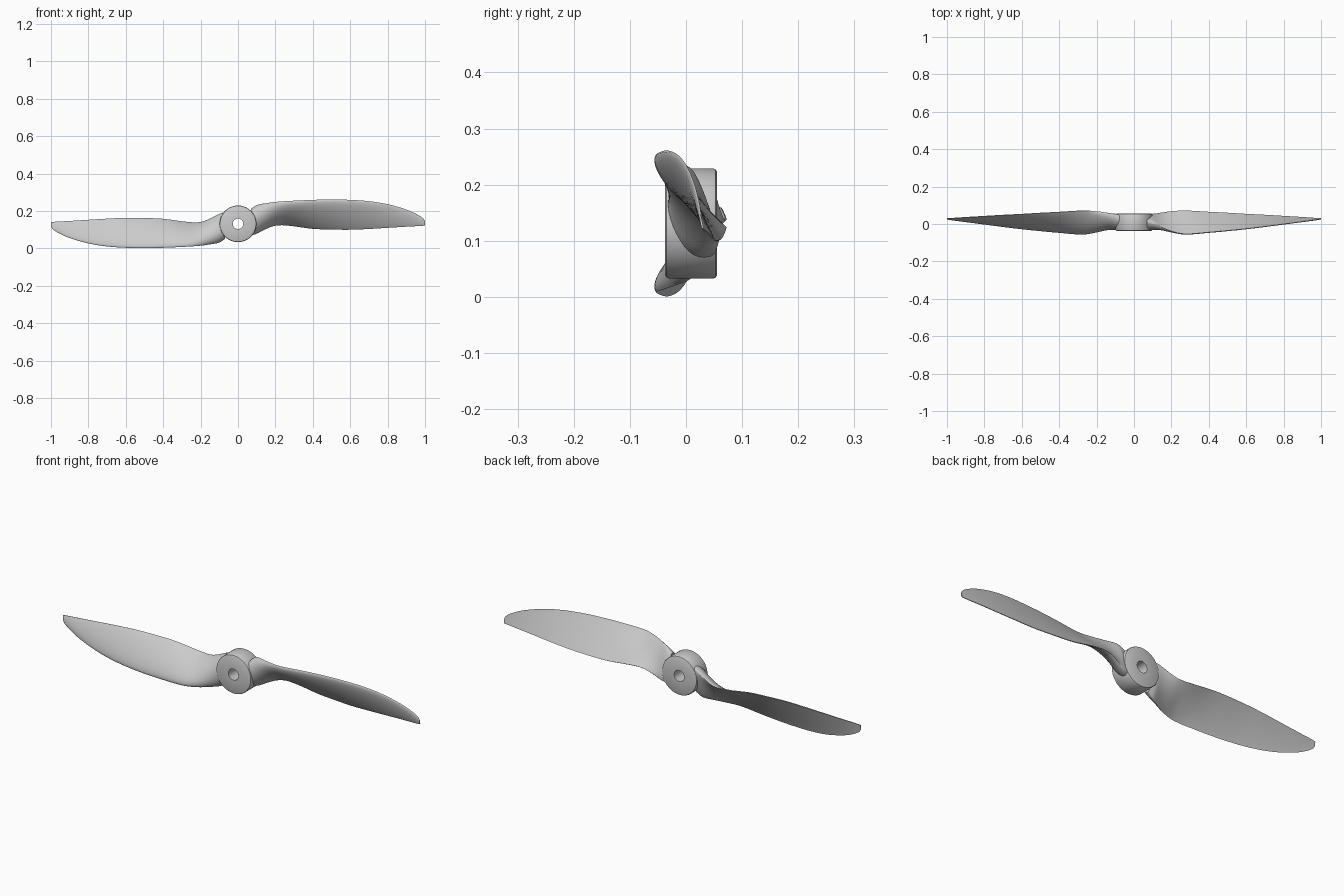
import bpy, bmesh, math

if "Cube" in bpy.data.objects:
    bpy.data.objects.remove(bpy.data.objects["Cube"])

ZC = 0.131   # height of the rotation axis


def finish(bm, name, angle):
    bmesh.ops.recalc_face_normals(bm, faces=bm.faces)
    me = bpy.data.meshes.new(name)
    bm.to_mesh(me)
    bm.free()
    ob = bpy.data.objects.new(name, me)
    bpy.context.collection.objects.link(ob)
    bpy.ops.object.select_all(action='DESELECT')
    ob.select_set(True)
    bpy.context.view_layer.objects.active = ob
    bpy.ops.object.shade_smooth_by_angle(angle=math.radians(angle))
    return ob


def loft(bm, rings, close):
    n = len(rings[0])
    pairs = list(zip(rings, rings[1:]))
    if close:
        pairs.append((rings[-1], rings[0]))
    for a, b in pairs:
        for i in range(n):
            j = (i + 1) % n
            bm.faces.new((a[i], a[j], b[j], b[i]))


# Hub: chamfered ring with a bore, profile as (radius, y)
def make_hub():
    bm = bmesh.new()
    prof = [(0.028, -0.037), (0.092, -0.037), (0.096, -0.035), (0.098, -0.031),
            (0.098, 0.049), (0.096, 0.053), (0.092, 0.055), (0.028, 0.055)]
    seg = 64
    rings = [[bm.verts.new((r * math.cos(2 * math.pi * i / seg), y,
                            ZC + r * math.sin(2 * math.pi * i / seg)))
              for i in range(seg)] for r, y in prof]
    loft(bm, rings, True)
    return finish(bm, "hub", 35)


# Blade stations: x, leading edge y z, trailing edge y z, thickness
STATIONS = [
    (0.070, 0.010, 0.212, 0.042, 0.070, 0.060),
    (0.100, 0.004, 0.231, 0.050, 0.080, 0.056),
    (0.150, -0.018, 0.241, 0.060, 0.106, 0.050),
    (0.200, -0.038, 0.248, 0.067, 0.123, 0.045),
    (0.270, -0.053, 0.253, 0.071, 0.122, 0.038),
    (0.400, -0.044, 0.259, 0.064, 0.105, 0.031),
    (0.500, -0.035, 0.261, 0.059, 0.101, 0.027),
    (0.600, -0.025, 0.259, 0.053, 0.100, 0.023),
    (0.700, -0.013, 0.252, 0.048, 0.104, 0.020),
    (0.800, 0.000, 0.236, 0.042, 0.110, 0.016),
    (0.900, 0.013, 0.207, 0.036, 0.116, 0.012),
    (0.960, 0.021, 0.180, 0.032, 0.119, 0.009),
    (0.990, 0.025, 0.160, 0.030, 0.121, 0.006),
    (1.000, 0.027, 0.146, 0.030, 0.122, 0.004),
]


def smooth_stations(steps=4):
    s = STATIONS
    out = []
    for k in range(len(s) - 1):
        p1, p2 = s[k], s[k + 1]
        p0, p3 = s[max(k - 1, 0)], s[min(k + 2, len(s) - 1)]
        h = p2[0] - p1[0]
        for q in range(steps):
            t = q / steps
            row = [p1[0] + h * t]
            for c in range(1, 6):
                m1 = (p2[c] - p0[c]) / (p2[0] - p0[0]) * h
                m2 = (p3[c] - p1[c]) / (p3[0] - p1[0]) * h
                row.append((2*t**3 - 3*t*t + 1) * p1[c] + (t**3 - 2*t*t + t) * m1
                           + (3*t*t - 2*t**3) * p2[c] + (t**3 - t*t) * m2)
            out.append(row)
    return out + [s[-1]]


def section(row, n=18):
    x, yl, zl, yt, zt, th = row
    dy, dz = yt - yl, zt - zl
    ln = math.hypot(dy, dz)
    ny, nz = dz / ln, -dy / ln          # convex side faces front and down
    root = max(0.0, min(1.0, (0.24 - x) / 0.14))

    def thick(u):
        foil = 1.45 * math.sqrt(u) * (1 - u) ** 0.85 * 1.7 / 1.6
        return (1 - root) * foil + root * math.sqrt(max(0, 4 * u * (1 - u)))
    us = [(1 - math.cos(math.pi * i / n)) / 2 for i in range(n + 1)]
    pts = [(u, thick(u) * th + 0.0015 * u) for u in us]
    low = 0.10 - 0.35 * root            # hollow back, fuller at the root
    pts += [(u, thick(u) * th * low - 0.0015 * u) for u in reversed(us[1:])]
    return [(x, yl + dy * u + ny * d, zl + dz * u + nz * d) for u, d in pts]


# Blades: the second is the first turned half a revolution about the hub axis
def make_blade(name, sign):
    bm = bmesh.new()
    rings = [[bm.verts.new((sign * x, y, ZC + sign * (z - ZC)))
              for x, y, z in section(r)] for r in smooth_stations()]
    loft(bm, rings, False)
    bm.faces.new(rings[0])
    bm.faces.new(rings[-1])
    return finish(bm, name, 50)


make_hub()
make_blade("blade_right", 1)
make_blade("blade_left", -1)
